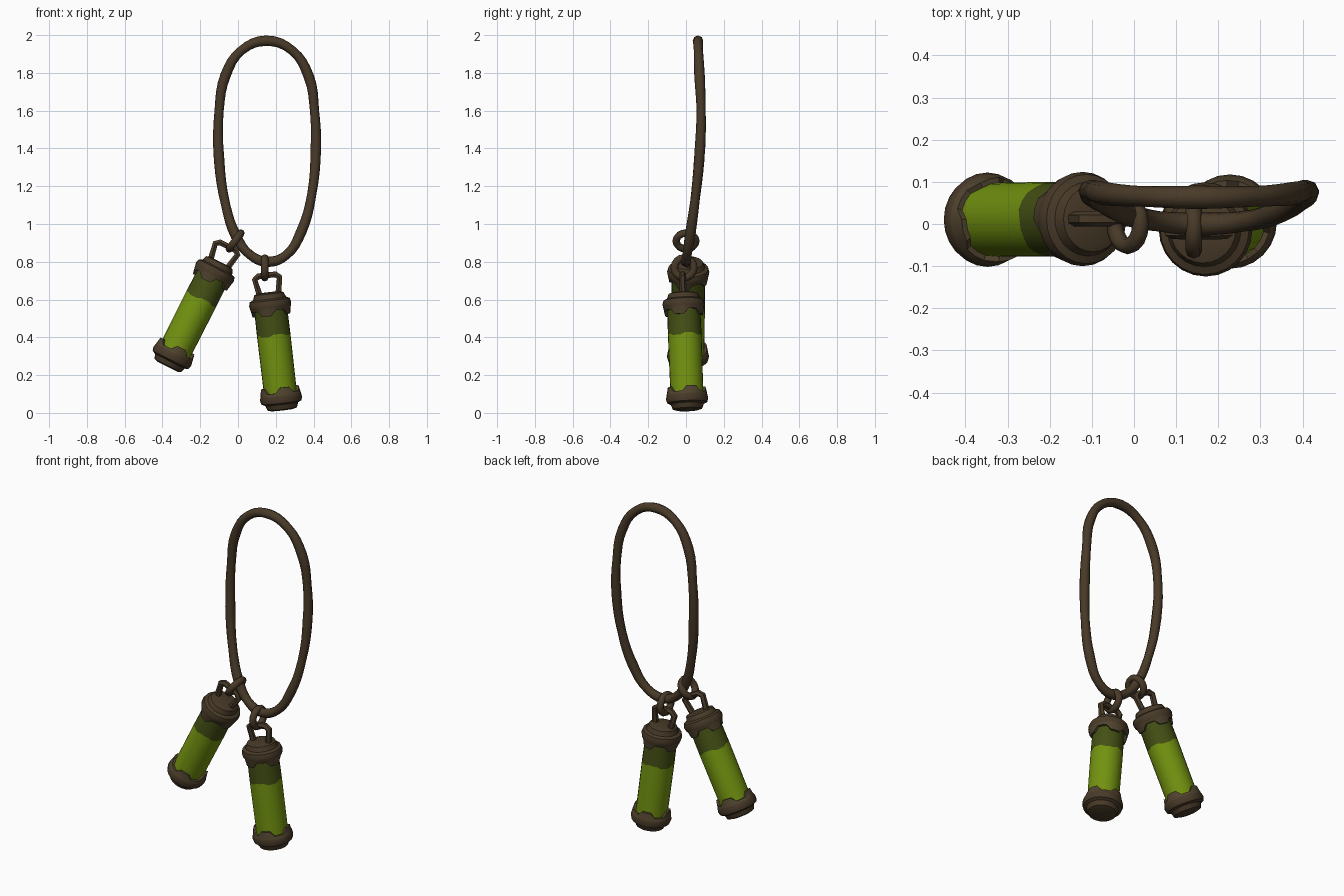
import bpy, bmesh, math
from mathutils import Vector, Matrix

cube = bpy.data.objects.get("Cube")
if cube:
    bpy.data.objects.remove(cube)


def material(name, rgb):
    m = bpy.data.materials.new(name)
    m.use_nodes = True
    m.diffuse_color = (*rgb, 1)
    m.node_tree.nodes["Principled BSDF"].inputs["Base Color"].default_value = (*rgb, 1)
    return m


BROWN = material("dark brown leather", (0.065, 0.042, 0.021))
RIM = material("worn brown rim", (0.08, 0.056, 0.027))
GREEN = material("bright green", (0.17, 0.29, 0.005))
DARK = material("dark green", (0.058, 0.08, 0.007))


def finish(obj, angle=35):
    bpy.ops.object.select_all(action="DESELECT")
    obj.select_set(True)
    bpy.context.view_layer.objects.active = obj
    if obj.type == "CURVE":
        bpy.ops.object.convert(target="MESH")
    bpy.ops.object.shade_smooth_by_angle(angle=math.radians(angle))


def lathe(name, profile, mats, matrix, seg=24, pick=None):
    """Revolve (radius, height, tooth height) rows; pick chooses a material per row."""
    bm = bmesh.new()
    rings = []
    for r, h, tooth in profile:
        ring = []
        for i in range(seg):
            a = math.tau * i / seg
            z = h + (tooth if i % 6 in (0, 1, 2) else 0)
            ring.append(bm.verts.new((r * math.cos(a), r * math.sin(a), z)))
        rings.append(ring)
    for row, (a, b) in enumerate(zip(rings, rings[1:])):
        for i in range(seg):
            j = (i + 1) % seg
            f = bm.faces.new((a[i], a[j], b[j], b[i]))
            f.material_index = pick(row) if pick else 0
    bm.faces.new(rings[0][::-1])
    bm.faces.new(rings[-1])
    bmesh.ops.recalc_face_normals(bm, faces=bm.faces)
    me = bpy.data.meshes.new(name)
    bm.to_mesh(me)
    bm.free()
    obj = bpy.data.objects.new(name, me)
    bpy.context.collection.objects.link(obj)
    for m in mats:
        me.materials.append(m)
    obj.matrix_world = matrix
    finish(obj)


def tube(name, points, radius, matrix=Matrix(), cyclic=False, smooth=False, lump=0.0, sides=2):
    cu = bpy.data.curves.new(name, "CURVE")
    cu.dimensions = "3D"
    cu.bevel_depth = radius
    cu.bevel_resolution = sides
    cu.use_fill_caps = True
    cu.resolution_u = 4
    sp = cu.splines.new("BEZIER" if smooth else "POLY")
    pts = sp.bezier_points if smooth else sp.points
    pts.add(len(points) - 1)
    for i, (p, co) in enumerate(zip(pts, points)):
        p.co = co if smooth else (*co, 1)
        p.radius = 1 + lump * (-1) ** i
        if smooth:
            p.handle_left_type = p.handle_right_type = "AUTO"
    sp.use_cyclic_u = cyclic
    cu.materials.append(BROWN)
    obj = bpy.data.objects.new(name, cu)
    bpy.context.collection.objects.link(obj)
    obj.matrix_world = matrix
    finish(obj, 50)


def ring(name, center, tilt):
    """Link standing in the depth plane, leaned sideways by tilt degrees."""
    bpy.ops.mesh.primitive_torus_add(
        major_segments=16, minor_segments=8, major_radius=0.052, minor_radius=0.02,
        location=center, rotation=(0, math.radians(90 + tilt), 0))
    obj = bpy.context.object
    obj.name = name
    obj.data.materials.append(BROWN)
    finish(obj, 60)


# End cap from outer face inwards, ending in a toothed lip
CAP = [(0.06, 0, 0), (0.078, 0.006, 0), (0.088, 0.032, 0), (0.106, 0.04, 0),
       (0.112, 0.06, 0), (0.108, 0.08, 0), (0.1, 0.094, 0.028), (0.085, 0.094, 0.028)]


def canister(side, bottom, top):
    bottom, top = Vector(bottom), Vector(top)
    axis = top - bottom
    length = axis.length
    place = Matrix.Translation(bottom) @ Vector((0, 0, 1)).rotation_difference(axis).to_matrix().to_4x4()
    # Glass body with a dark upper band
    lathe(side + "_canister_body",
          [(0.087, 0.04, 0), (0.089, 0.395, 0.01), (0.087, length - 0.04, 0)],
          [GREEN, DARK], place, pick=lambda row: row)
    # Caps, the upper one turned over
    flip = Matrix.Translation((0, 0, length)) @ Matrix.Rotation(math.pi, 4, "X")
    for where, m in (("bottom", place), ("top", place @ flip)):
        lathe(f"{side}_{where}_cap", CAP, [BROWN, RIM], m, pick=lambda row: int(row >= 5))
    # Splayed bracket on the upper cap
    pts = [(-0.05, 0, -0.01), (-0.066, 0, 0.075), (-0.045, 0, 0.092),
           (0.045, 0, 0.092), (0.066, 0, 0.075), (0.05, 0, -0.01)]
    tube(side + "_bracket", pts, 0.018, place @ Matrix.Translation((0, 0, length)), sides=1)


canister("right", (-0.375, 0.01, 0.245), (-0.095, 0.012, 0.8))
canister("left", (0.235, 0.008, 0.015), (0.163, -0.015, 0.637))
ring("right_link", (-0.015, 0.0, 0.91), 36)
ring("left_link", (0.142, -0.01, 0.768), 0)

# Hanging cord loop
outline = [(0.15, 1.97), (0.285, 1.92), (0.375, 1.78), (0.405, 1.6), (0.412, 1.4),
           (0.39, 1.155), (0.335, 0.96), (0.255, 0.835), (0.155, 0.8), (0.06, 0.84),
           (-0.01, 0.935), (-0.065, 1.1), (-0.1, 1.34), (-0.1, 1.6), (-0.065, 1.79), (0.02, 1.92)]


def depth(z):
    return 0.08 * math.sin(min(1, (z - 0.8) / 0.8) * math.pi / 2) - max(0, z - 1.6) * 0.045


tube("cord_loop", [(x, depth(z), z) for x, z in outline], 0.026,
     cyclic=True, smooth=True, lump=0.07)
